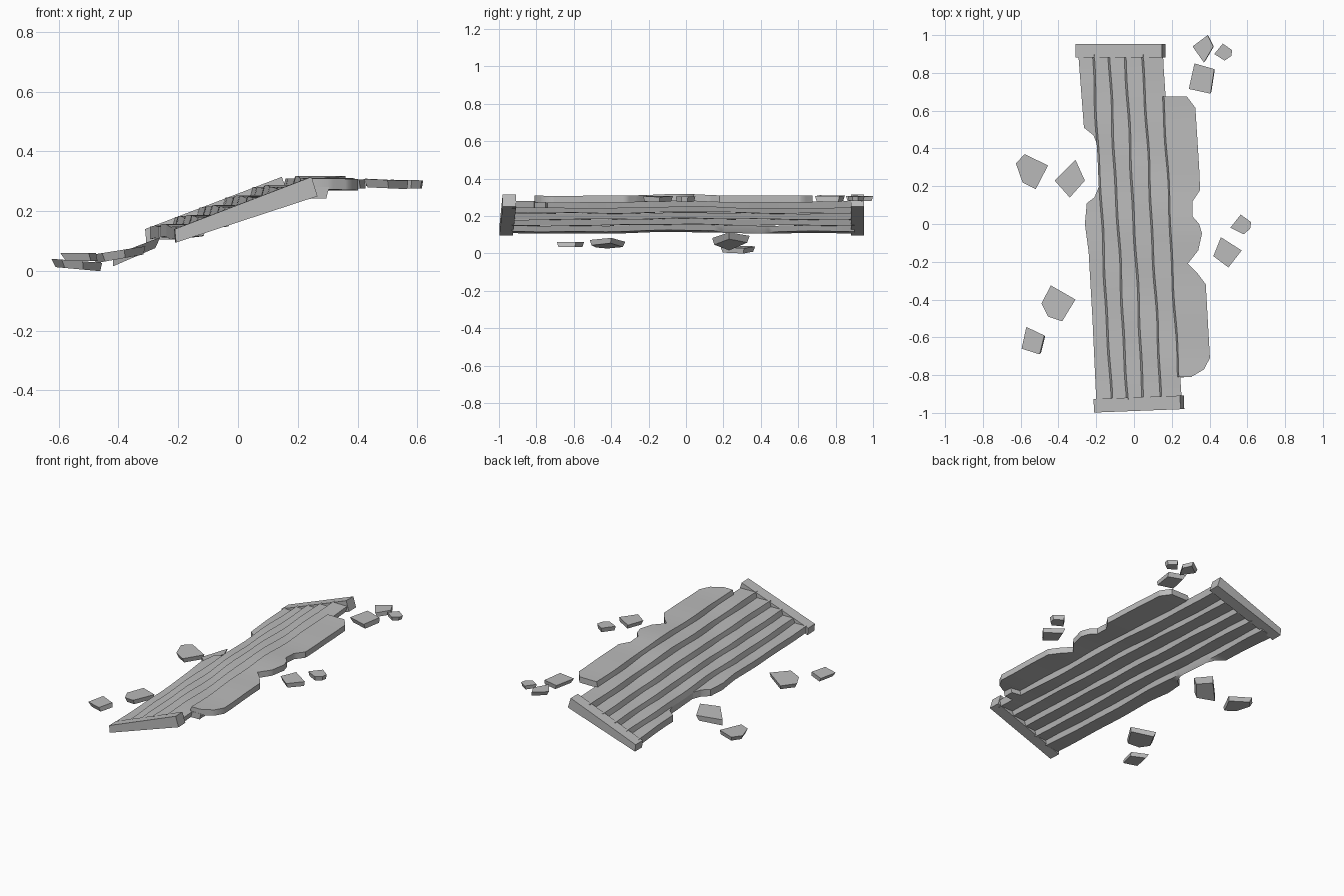
import bpy, bmesh, math
from mathutils import Matrix

if "Cube" in bpy.data.objects:
    bpy.data.objects.remove(bpy.data.objects["Cube"], do_unlink=True)

grey = bpy.data.materials.new("stone_grey")
grey.use_nodes = True
grey.diffuse_color = (0.5, 0.5, 0.5, 1)
grey.node_tree.nodes["Principled BSDF"].inputs["Base Color"].default_value = (0.5, 0.5, 0.5, 1)


def finish(bm, name, smooth=False):
    bmesh.ops.recalc_face_normals(bm, faces=bm.faces)
    mesh = bpy.data.meshes.new(name)
    bm.to_mesh(mesh)
    bm.free()
    mesh.materials.append(grey)
    if smooth:
        mesh.shade_smooth()
        mesh.set_sharp_from_angle(angle=math.radians(35))
    obj = bpy.data.objects.new(name, mesh)
    bpy.context.collection.objects.link(obj)


def interp(points, y):
    for (y0, x0), (y1, x1) in zip(points, points[1:]):
        if y0 <= y <= y1:
            return x0 + (x1 - x0) * (y - y0) / (y1 - y0)
    return points[0][1] if y < points[0][0] else points[-1][1]


def wave(y, k):
    return 0.002 * math.sin(7 * y + 1.3 * k) + 0.002 * math.sin(15 * y + 2.1 * k)


def lift(y, k):
    return 0.007 * math.exp(-(y / 0.22) ** 2) + 0.7 * wave(y, k + 2)


# Worn step: a loft of four-cornered sections along y, with leaning risers
def worn_step(name, k, left, right, y0, y1, deep_left, deep_right, knots=(),
              lean_left=0.01, lean_right=0.01):
    bm = bmesh.new()
    rows = 44
    ys = sorted(set([y0 + (y1 - y0) * i / rows for i in range(rows + 1)] +
                    [y for y, x in knots if y0 < y < y1]))
    rings = []
    for y in ys:
        a, b, z = left(y), right(y), tops[k] + lift(y, k)
        corners = ((a + lean_left / 2, z), (b + lean_right / 2, z),
                   (b - lean_right / 2, z - deep_right), (a - lean_left / 2, z - deep_left))
        rings.append([bm.verts.new((x, y, h)) for x, h in corners])
    for r, s in zip(rings, rings[1:]):
        for i in range(4):
            j = (i + 1) % 4
            bm.faces.new((r[i], r[j], s[j], s[i]))
    bm.faces.new(rings[0])
    bm.faces.new(rings[-1])
    finish(bm, name, True)


fronts = [-0.25, -0.17, -0.086, 0.0, 0.093, 0.19]
tops = [0.149, 0.181, 0.213, 0.246, 0.279, 0.309]


def front_edge(k):
    return lambda y: fronts[k] - 0.053 * y + wave(y, k)


def back_edge(k):
    return lambda y: front_edge(k + 1)(y) + 0.008


# Broken outer edges, as (y, x) points
bottom_break = [(-0.93, -0.2), (-0.5, -0.22), (-0.15, -0.24), (0, -0.26), (0.11, -0.25),
                (0.14, -0.21), (0.2, -0.185), (0.42, -0.195), (0.47, -0.215),
                (0.51, -0.265), (0.9, -0.295)]
top_break = [(-0.81, 0.3), (-0.8, 0.32), (-0.77, 0.37), (-0.71, 0.402), (-0.32, 0.38),
             (-0.26, 0.335), (-0.21, 0.285), (-0.14, 0.34), (-0.05, 0.36), (0, 0.345),
             (0.04, 0.31), (0.12, 0.31), (0.18, 0.35), (0.3, 0.345), (0.615, 0.325),
             (0.675, 0.28)]
# Short stub of the upper step under the landing, as (y, added width)
stub = [(-0.812, 0), (-0.81, 0.06), (-0.75, 0.06), (-0.74, 0)]

worn_step("bottom_step", 0, lambda y: interp(bottom_break, y), back_edge(0),
          -0.93, 0.9, 0.042, 0.032, bottom_break, lean_left=0)
for k in range(1, 4):
    worn_step("step_%d" % (k + 1), k, front_edge(k), back_edge(k), -0.93, 0.9, 0.033, 0.031)
worn_step("upper_step", 4, front_edge(4), lambda y: back_edge(4)(y) + interp(stub, y),
          -0.93, 0.9, 0.037, 0.038, stub)
worn_step("top_landing", 5, front_edge(5), lambda y: interp(top_break, y),
          -0.81, 0.675, 0.037, 0.037, top_break, lean_right=0)

# Sloping kerbs closing both ends, slightly deeper at the high end
kerb_profile = [(-0.238, 0.14), (0.22, 0.315), (0.24, 0.25), (-0.234, 0.095)]
for name, x, y, turn in (("front_kerb", 0.025, -0.953, 2.2), ("back_kerb", -0.073, 0.917, 0)):
    bm = bmesh.new()
    sides = [[bm.verts.new((px, side, pz)) for px, pz in kerb_profile]
             for side in (-0.036, 0.036)]
    for side in sides:
        bm.faces.new(side)
    for i in range(4):
        j = (i + 1) % 4
        bm.faces.new((sides[0][i], sides[0][j], sides[1][j], sides[1][i]))
    bmesh.ops.transform(bm, verts=bm.verts, matrix=(
        Matrix.Translation((x, y, 0)) @ Matrix.Rotation(math.radians(turn), 4, "Z")))
    finish(bm, name)


# Loose rubble: tilted prisms with a smaller, shifted underside
def rubble(name, outline, z, slope, thick, shift):
    bm = bmesh.new()
    cx = sum(p[0] for p in outline) / len(outline)
    cy = sum(p[1] for p in outline) / len(outline)
    top, low = [], []
    for x, y in outline:
        h = z + slope * (x - cx)
        top.append(bm.verts.new((x, y, h)))
        low.append(bm.verts.new((cx + 0.88 * (x - cx) + shift, cy + 0.88 * (y - cy), h - thick)))
    bm.faces.new(top)
    bm.faces.new(low)
    for i in range(len(top)):
        j = (i + 1) % len(top)
        bm.faces.new((top[i], top[j], low[j], low[i]))
    finish(bm, name)


pieces = [
    ([(-.625, .32), (-.58, .37), (-.455, .31), (-.52, .185), (-.59, .22)], .035, -.08, .028, .006),
    ([(-.42, .23), (-.31, .34), (-.26, .23), (-.34, .14)], .085, .38, .036, -.008),
    ([(-.49, -.42), (-.44, -.325), (-.31, -.4), (-.38, -.515), (-.455, -.49)], .066, .16, .028, .006),
    ([(-.595, -.66), (-.57, -.545), (-.475, -.59), (-.5, -.69)], .06, 0, .027, .012),
    ([(.31, .94), (.39, 1), (.42, .94), (.37, .855)], .306, -.03, .026, .008),
    ([(.425, .9), (.47, .955), (.52, .92), (.515, .89), (.48, .865)], .306, -.05, .024, -.003),
    ([(.32, .85), (.425, .82), (.405, .69), (.29, .715)], .308, -.04, .03, .01),
    ([(.51, -.02), (.565, .05), (.62, .01), (.615, -.025), (.58, -.055)], .304, -.02, .028, 0),
    ([(.42, -.17), (.46, -.07), (.57, -.14), (.5, -.23)], .305, -.04, .028, .006)]
for n, piece in enumerate(pieces):
    rubble("rubble_%d" % (n + 1), *piece)
